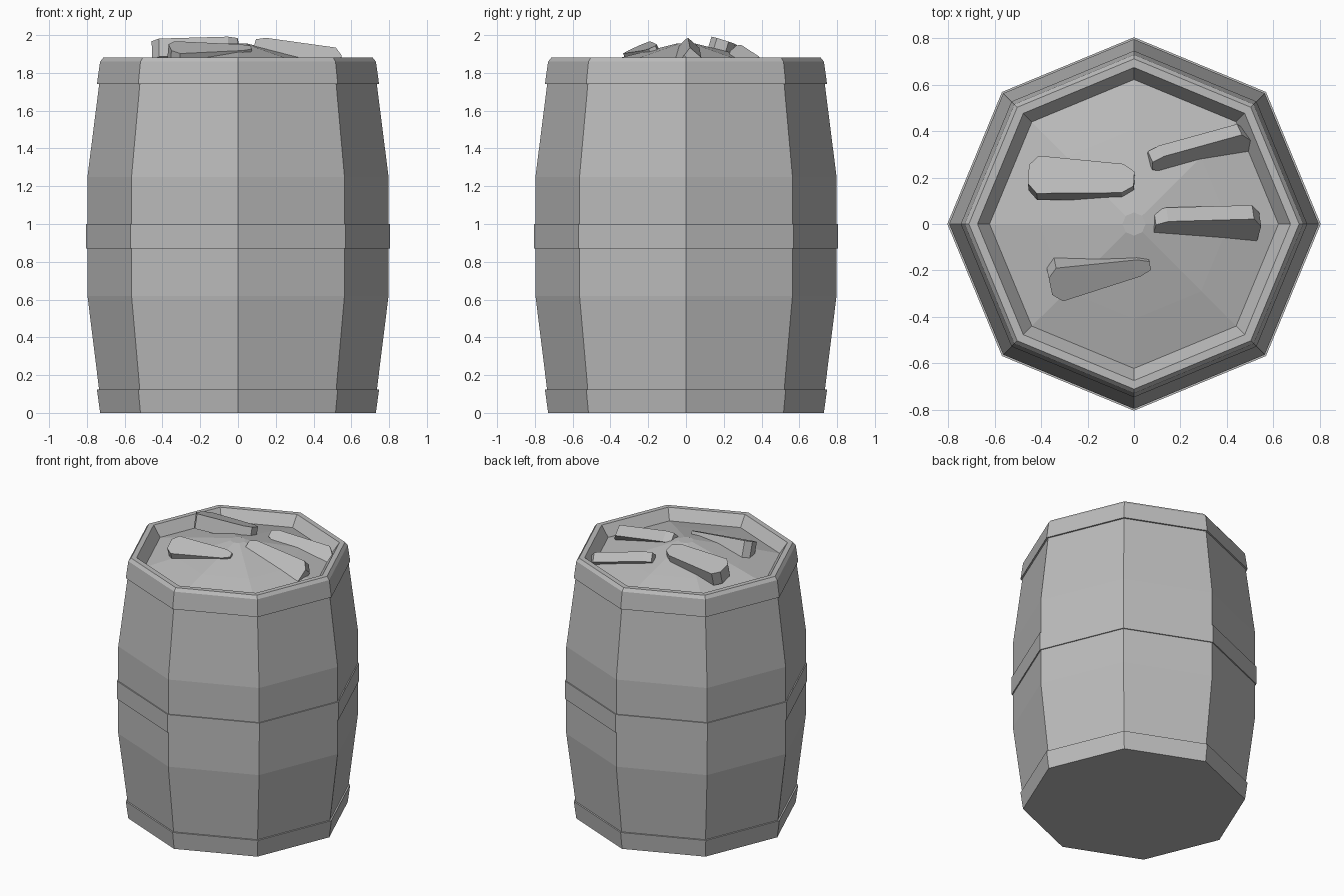
import bpy, bmesh
from math import cos, sin, pi, radians
from mathutils import Matrix, Vector, Euler

cube = bpy.data.objects.get("Cube")
if cube:
    bpy.data.objects.remove(cube, do_unlink=True)

# One plain grey for the whole barrel
GREY = (0.5, 0.5, 0.5, 1)
grey = bpy.data.materials.new("plain_grey")
grey.use_nodes = True
grey.diffuse_color = GREY
grey.node_tree.nodes["Principled BSDF"].inputs["Base Color"].default_value = GREY


def finish(name, bm):
    bmesh.ops.recalc_face_normals(bm, faces=bm.faces)
    mesh = bpy.data.meshes.new(name)
    bm.to_mesh(mesh)
    bm.free()
    mesh.materials.append(grey)
    obj = bpy.data.objects.new(name, mesh)
    bpy.context.collection.objects.link(obj)
    return obj


def lathe(name, profile, sides=8, loop=False):
    """Turn (radius, height) points into an eight-sided solid."""
    bm = bmesh.new()
    rings = [[bm.verts.new((r * cos(2 * pi * i / sides), r * sin(2 * pi * i / sides), z))
              for i in range(sides)] for r, z in profile]
    pairs = list(zip(rings, rings[1:]))
    if loop:
        pairs.append((rings[-1], rings[0]))
    else:
        bm.faces.new(rings[0])
        bm.faces.new(rings[-1])
    for a, b in pairs:
        for i in range(sides):
            j = (i + 1) % sides
            bm.faces.new((a[i], a[j], b[j], b[i]))
    return finish(name, bm)


def chunk(name, narrow, wide, w0, w1, thick, roll):
    """Tapered slab whose top runs from the narrow end to the wide end."""
    a, b = Vector(narrow), Vector(wide)
    length = (b - a).length
    half = [(0, w0 * 0.25), (0.05, w0 / 2), (length - 0.04, w1 / 2), (length, w1 * 0.25)]
    outline = half + [(x, -y) for x, y in reversed(half)]
    bm = bmesh.new()
    top = bm.faces.new([bm.verts.new((x, y, 0)) for x, y in outline])
    grown = bmesh.ops.extrude_face_region(bm, geom=[top], use_keep_orig=True)
    new = [v for v in grown["geom"] if isinstance(v, bmesh.types.BMVert)]
    bmesh.ops.translate(bm, verts=new, vec=(0, 0, -thick))
    # Aim x along the slab, then roll about it
    x = (b - a).normalized()
    y = Vector((0, 0, 1)).cross(x).normalized()
    frame = Matrix((x, y, x.cross(y))).transposed().to_4x4()
    turn = Matrix.Translation(a) @ frame @ Matrix.Rotation(radians(roll), 4, "X")
    bmesh.ops.transform(bm, matrix=turn, verts=bm.verts)
    return finish(name, bm)


# Barrel body with a domed filling inside the top
lathe("barrel_body", [(0.72, 0.01), (0.735, 0.12), (0.797, 0.62), (0.797, 1.25),
                      (0.735, 1.74), (0.70, 1.80), (0.60, 1.79)])
lathe("filling", [(0.64, 1.75), (0.63, 1.805), (0.41, 1.865), (0.05, 1.955)])

# Hoops and top rim
lathe("bottom_hoop", [(0.73, 0), (0.747, 0.125)])
lathe("middle_hoop", [(0.79, 0.87), (0.805, 0.87), (0.805, 1.0), (0.79, 1.0)], loop=True)
lathe("top_rim", [(0.70, 1.74), (0.747, 1.74), (0.73, 1.86), (0.712, 1.882),
                  (0.675, 1.882), (0.618, 1.80)], loop=True)

# Loose chunks half sunk in the filling
chunk("chunk_back_right", (0.0, 0.195, 1.975), (-0.455, 0.215, 1.955), 0.13, 0.17, 0.1, 17)
chunk("chunk_front_right", (0.07, -0.18, 1.935), (-0.36, -0.27, 1.935), 0.08, 0.16, 0.15, -24)
chunk("chunk_front_left", (0.09, -0.02, 1.96), (0.54, -0.04, 1.86), 0.10, 0.18, 0.08, 48)
chunk("chunk_back_left", (0.08, 0.25, 1.93), (0.50, 0.33, 1.82), 0.09, 0.17, 0.07, 45)
